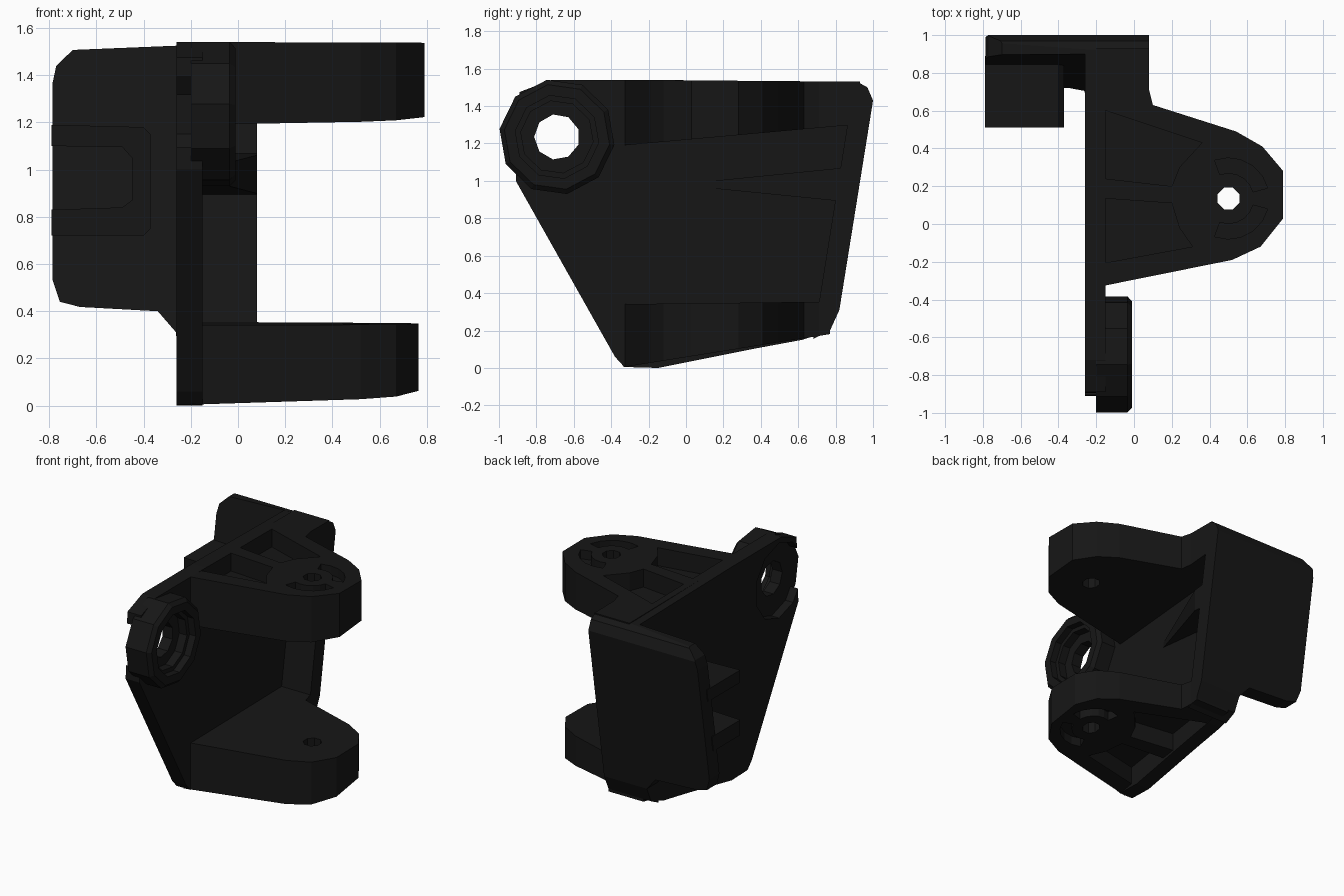
import bpy, bmesh
from math import cos, sin, radians

if "Cube" in bpy.data.objects:
    bpy.data.objects.remove(bpy.data.objects["Cube"])

mat = bpy.data.materials.new("dark_plastic")
mat.diffuse_color = (0.008, 0.008, 0.008, 1)
mat.use_nodes = True
mat.node_tree.nodes["Principled BSDF"].inputs["Base Color"].default_value = mat.diffuse_color

# (u, v, w) -> (x, y, z) where w is the extrusion direction
AXES = {"x": lambda u, v, w: (w, u, v),
        "y": lambda u, v, w: (u, w, v),
        "z": lambda u, v, w: (u, v, w)}


def prism(name, pts, axis, lo, hi):
    """Extrude an outline along an axis; lo and hi are numbers or functions of (u, v)."""
    val = lambda f, u, v: f(u, v) if callable(f) else f
    bm = bmesh.new()
    a = [bm.verts.new(AXES[axis](u, v, val(lo, u, v))) for u, v in pts]
    b = [bm.verts.new(AXES[axis](u, v, val(hi, u, v))) for u, v in pts]
    bm.faces.new(a)
    bm.faces.new(b)
    for i in range(len(pts)):
        j = (i + 1) % len(pts)
        bm.faces.new((a[i], a[j], b[j], b[i]))
    bmesh.ops.recalc_face_normals(bm, faces=bm.faces)
    me = bpy.data.meshes.new(name)
    bm.to_mesh(me)
    bm.free()
    me.materials.append(mat)
    ob = bpy.data.objects.new(name, me)
    bpy.context.collection.objects.link(ob)
    return ob


def boolean(ob, cutter, op="DIFFERENCE"):
    m = ob.modifiers.new("cut", "BOOLEAN")
    m.operation, m.object, m.solver = op, cutter, "EXACT"
    dg = bpy.context.evaluated_depsgraph_get()
    me = bpy.data.meshes.new_from_object(ob.evaluated_get(dg))
    ob.modifiers.clear()
    ob.data = me
    bpy.data.objects.remove(cutter)


def ring(c, r, n, start=0.0):
    return [(c[0] + r * cos(radians(start + 360 * i / n)),
             c[1] + r * sin(radians(start + 360 * i / n))) for i in range(n)]


def arc_slot(c, r0, r1, a0, a1, n=5):
    ang = [radians(a0 + (a1 - a0) * i / n) for i in range(n + 1)]
    return ([(c[0] + r1 * cos(t), c[1] + r1 * sin(t)) for t in ang] +
            [(c[0] + r0 * cos(t), c[1] + r0 * sin(t)) for t in reversed(ang)])


# Main side plate, notched around the pivot boss
BOSS = (-0.69, 1.235)
plate = prism("side_plate", [
    (-0.33, 0.005), (-0.15, 0), (0.35, 0.1), (0.62, 0.15), (0.77, 0.2), (0.82, 0.31),
    (1.0, 1.43), (0.97, 1.5), (0.9, 1.525), (-0.15, 1.54), (-0.72, 1.54),
    (-0.89, 1.475), (-0.91, 1.0), (-0.38, 0.06)], "x", -0.26, -0.15)
boolean(plate, prism("notch", ring(BOSS, 0.27, 10, 18), "x", -0.4, 0))

# Pivot boss: body, bevelled rim, counterbore and hole
boss = prism("pivot_boss", ring(BOSS, 0.31, 10, 172), "x", -0.2, -0.01)
bm = bmesh.new()
bm.from_mesh(boss.data)
rim = [e for e in bm.edges if all(v.co.x > -0.02 for v in e.verts)]
bmesh.ops.bevel(bm, geom=rim, offset=0.025, segments=1, affect="EDGES")
bm.to_mesh(boss.data)
bm.free()
boolean(boss, prism("bore", ring(BOSS, 0.225, 10, 172), "x", -0.06, 0.1))
boolean(boss, prism("bore", ring(BOSS, 0.195, 10, 172), "x", -0.12, 0.1))
boolean(boss, prism("hole", ring(BOSS, 0.122, 9, 20), "x", -0.5, 0.1))

# Sloping back wall: front outline intersected with the leaning side profile
wall = prism("back_wall", [
    (0.08, 0.15), (0.08, 1.535), (-0.26, 1.525), (-0.70, 1.507), (-0.77, 1.44),
    (-0.785, 1.37), (-0.785, 0.53), (-0.755, 0.44), (-0.67, 0.418), (-0.34, 0.40),
    (-0.262, 0.31), (-0.258, 0.15)], "y", 0.4, 1.2)
lean = prism("lean", [
    (0.68, 0.155), (0.77, 0.2), (0.82, 0.31), (1.0, 1.43), (0.97, 1.5),
    (0.92, 1.528), (0.9, 1.53)], "x", -1, 0.5)
boolean(wall, lean, "INTERSECT")

# Side channel in front of the wall, open towards the left
prism("side_channel", [
    (-0.79, 1.19), (-0.40, 1.18), (-0.37, 1.15), (-0.37, 0.75), (-0.40, 0.72),
    (-0.79, 0.72), (-0.79, 0.83), (-0.49, 0.84), (-0.45, 0.87), (-0.45, 1.05),
    (-0.49, 1.095), (-0.79, 1.1)], "y", 0.51, lambda x, z: 0.9 - (1.5 - z) * 0.16 + 0.04)

# Two forked arms with pockets, ring slots and pin holes on their outer faces
PIN = (0.5, 0.135)
POCKETS = [[(-0.15, 0.24), (0.2, 0.2), (0.24, 0.3), (0.36, 0.43), (-0.15, 0.60)],
           [(-0.15, 0.135), (0.2, 0.11), (0.24, -0.02), (0.31, -0.12), (-0.15, -0.205)],
           arc_slot(PIN, 0.135, 0.215, 15, 110),
           arc_slot(PIN, 0.135, 0.215, -110, -15)]


def arm(name, tip, back, bottom, top, face, depth):
    ob = prism(name, [
        (-0.2, -0.335), (-0.15, -0.325), (0.52, -0.19), (0.67, -0.12), (tip, 0.03),
        (tip, 0.28), (0.68, 0.41), (0.54, 0.49), (0.10, 0.63), (0.08, 0.71),
        (0.08, back), (-0.2, back)], "z", bottom, top)
    for i, pts in enumerate(POCKETS):
        d = depth if i < 2 else depth * 0.5
        floor, outside = (lambda x, y: face(x, y) - d), (lambda x, y: face(x, y) + depth)
        boolean(ob, prism("pocket", pts, "z", floor, outside))
    boolean(ob, prism("pin_hole", ring(PIN, 0.062, 8, 22.5), "z", -1, 3))


up_top = lambda x, y: 1.54 - 0.008 * max(0, y + 0.3)
low_bottom = lambda x, y: 0.004 + 0.16 * (y + 0.335)
arm("upper_arm", 0.79, 0.93, lambda x, y: 1.19 + 0.09 * (y + 0.33), up_top, up_top, 0.13)
arm("lower_arm", 0.765, 0.77, low_bottom, lambda x, y: 0.345 + 0.012 * y, low_bottom, -0.13)

# Corner gusset between plate and back wall
prism("corner_gusset", [(-0.2, 0.14), (-0.15, 0.14), (0.08, 0.75), (0.08, 0.86), (-0.2, 0.86)],
      "z", lambda x, y: 0.96 - 0.1 * max(0, y - 0.14), lambda x, y: 1.0 + 0.1 * max(0, y - 0.14))
